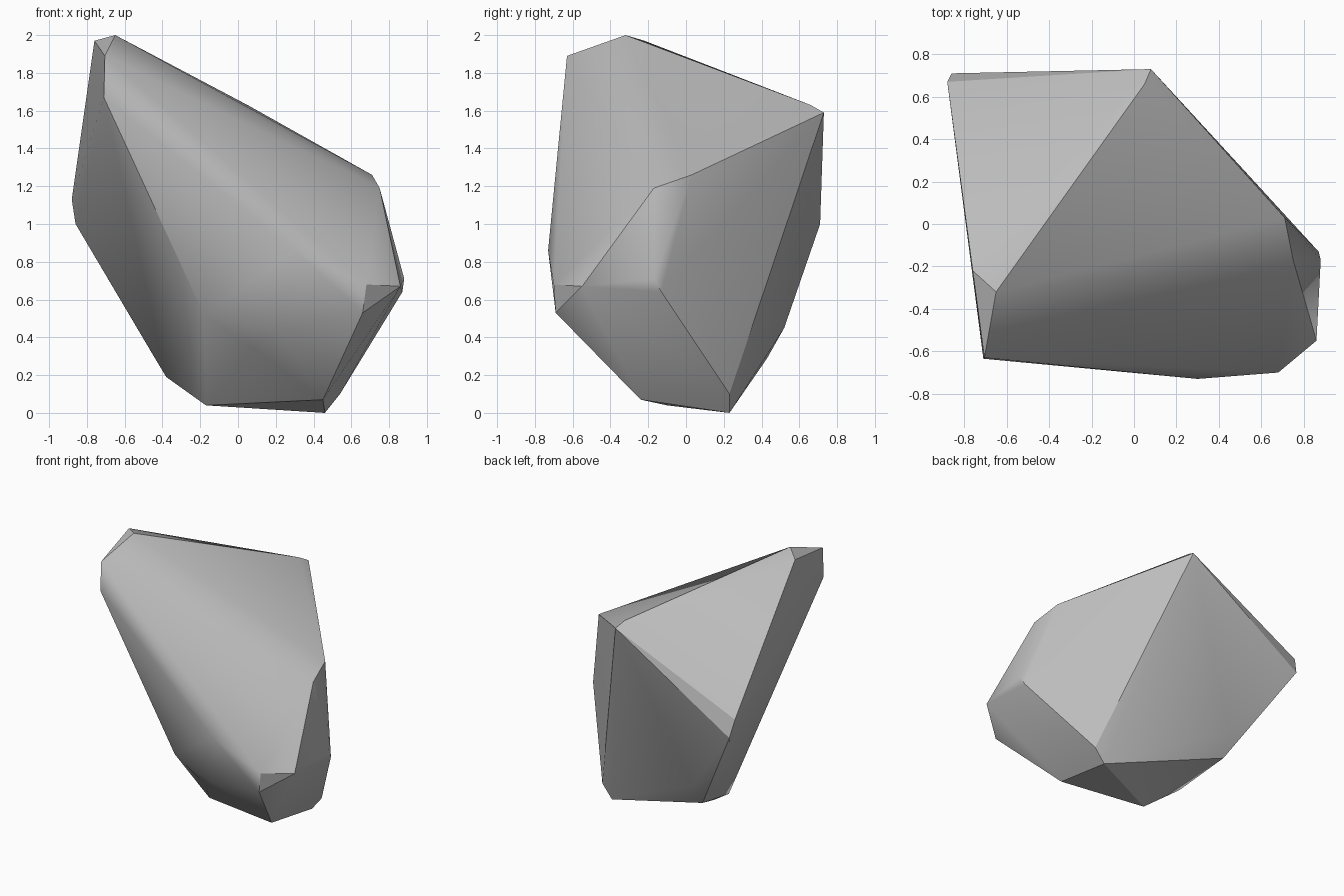
import bpy, bmesh, math

cube = bpy.data.objects.get("Cube")
if cube:
    bpy.data.objects.remove(cube, do_unlink=True)

# Stone colour
stone = bpy.data.materials.new("stone_grey")
stone.use_nodes = True
grey = (0.5, 0.5, 0.5, 1)
stone.diffuse_color = grey
stone.node_tree.nodes["Principled BSDF"].inputs["Base Color"].default_value = grey

# Corners of the chipped boulder, grouped by region
peak = [(-.65, -.32, 2), (-.76, -.22, 1.97), (-.705, -.63, 1.89), (-.71, -.635, 1.67)]
back_top = [(.08, .73, 1.59), (.05, .66, 1.63)]
left_side = [(.71, .03, 1.26), (.75, -.17, 1.19), (.88, -.17, .71), (.87, -.13, .64)]
front_nose = [(.86, -.55, .67), (.68, -.70, .68), (.66, -.69, .53), (.30, -.73, .86)]
front_belly = [(.20, -.575, .43), (.07, -.485, .35), (-.18, -.5, .52)]
base = [(.46, .23, 0), (.54, .23, .1), (.45, -.24, .07), (-.17, -.1, .04), (-.38, .03, .19)]
back_right = [(-.44, .43, .29), (-.42, .52, .45), (-.86, .71, 1), (-.88, .67, 1.13)]

# Solid wrapped around the corners
bm = bmesh.new()
for corner in peak + back_top + left_side + front_nose + front_belly + base + back_right:
    bm.verts.new(corner)
bmesh.ops.convex_hull(bm, input=bm.verts[:])
bmesh.ops.delete(bm, geom=[v for v in bm.verts if not v.link_faces], context="VERTS")
bmesh.ops.recalc_face_normals(bm, faces=bm.faces[:])
mesh = bpy.data.meshes.new("boulder")
bm.to_mesh(mesh)
bm.free()
mesh.materials.append(stone)
boulder = bpy.data.objects.new("boulder", mesh)
bpy.context.collection.objects.link(boulder)

# Soft facets with crisp chipped edges
bpy.ops.object.select_all(action="DESELECT")
boulder.select_set(True)
bpy.context.view_layer.objects.active = boulder
bpy.ops.object.shade_smooth_by_angle(angle=math.radians(30))
